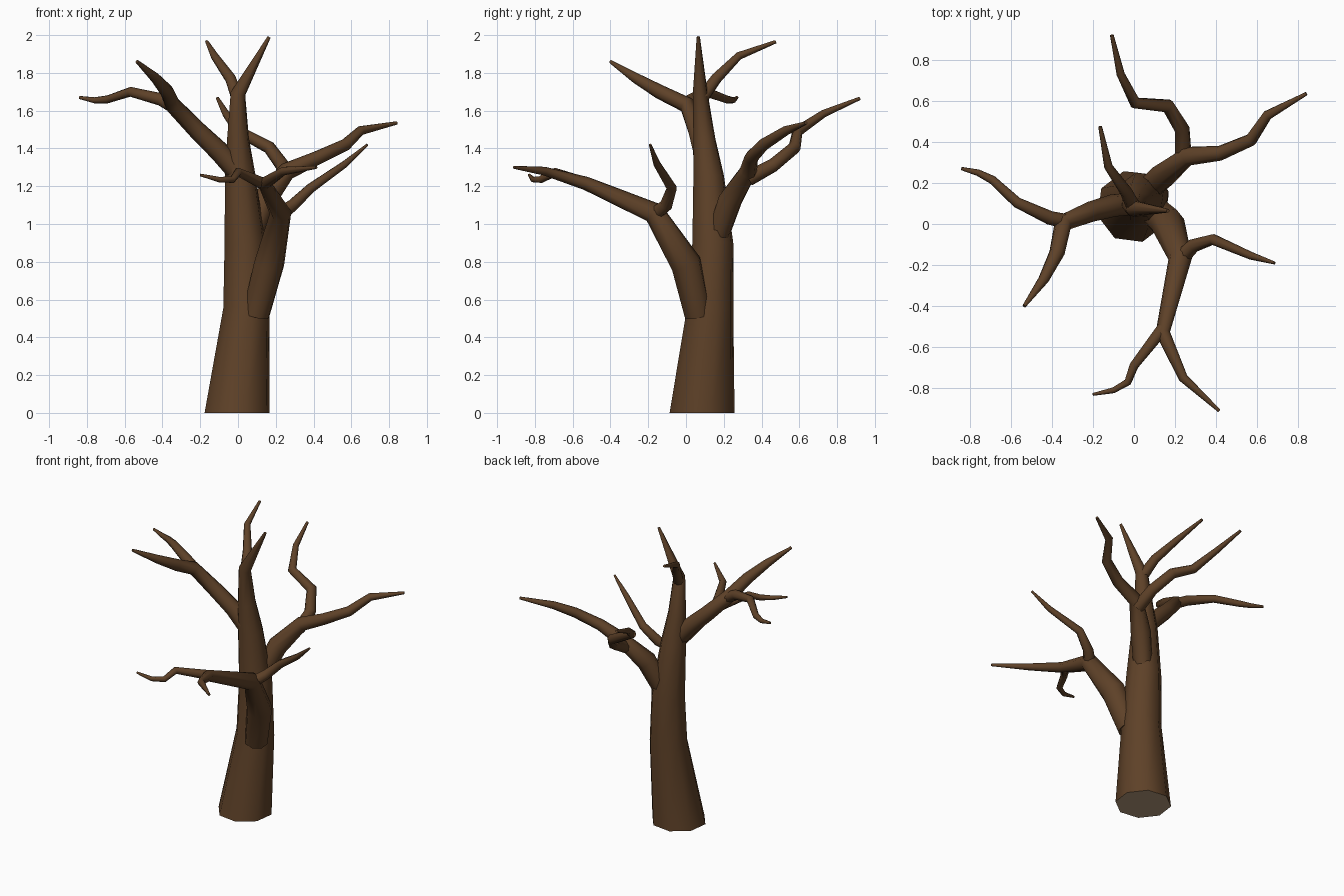
import bpy, bmesh, math
from mathutils import Vector


def material(name, rgb):
    m = bpy.data.materials.new(name)
    m.diffuse_color = (*rgb, 1.0)
    return m


BARK = material("bark_brown", (0.112, 0.053, 0.021))
CUT = material("cut_wood_tan", (0.45, 0.32, 0.20))


def limb(name, rings, sides=8, phase=15, flat_base=False):
    """Tapered tube through rings of (x, y, z, radius)."""
    pts = [Vector(r[:3]) for r in rings]
    bm = bmesh.new()
    loops = []
    u = Vector((1, 0, 0))
    for i, p in enumerate(pts):
        a = (p - pts[i - 1]).normalized() if i else Vector()
        b = (pts[i + 1] - p).normalized() if i + 1 < len(pts) else Vector()
        t = (a + b).normalized()
        if flat_base and i == 0:
            t = Vector((0, 0, 1))
        u = u - t * u.dot(t)          # carry the frame along the path
        if u.length < 0.05:
            u = t.orthogonal()
        u.normalize()
        v = t.cross(u)
        loop = []
        for k in range(sides):
            ang = math.radians(phase) + 2 * math.pi * k / sides
            loop.append(bm.verts.new(p + (u * math.cos(ang) + v * math.sin(ang)) * rings[i][3]))
        loops.append(loop)
    for lo, hi in zip(loops, loops[1:]):
        for k in range(sides):
            n = (k + 1) % sides
            bm.faces.new((lo[k], lo[n], hi[n], hi[k])).smooth = True
    base = bm.faces.new(loops[0][::-1])
    bm.faces.new(loops[-1])
    if flat_base:
        base.material_index = 1
    me = bpy.data.meshes.new(name)
    bm.to_mesh(me)
    bm.free()
    me.materials.append(BARK)
    me.materials.append(CUT)
    ob = bpy.data.objects.new(name, me)
    bpy.context.collection.objects.link(ob)
    return ob


# Trunk, running up into the top spike
limb("trunk", [(-0.005, 0.085, 0, 0.178), (0.045, 0.128, 0.55, 0.127),
               (0.037, 0.142, 0.9, 0.112), (0.012, 0.12, 1.25, 0.084),
               (0.0, 0.097, 1.45, 0.06), (0.0, 0.075, 1.69, 0.041),
               (0.165, 0.065, 1.99, 0.009)], flat_base=True)

# Small top fork
limb("top_fork", [(0.0, 0.08, 1.66, 0.036), (-0.04, 0.16, 1.77, 0.03),
                  (-0.125, 0.28, 1.89, 0.021), (-0.165, 0.475, 1.965, 0.009)])

# Front branch with two end twigs and a side twig
limb("front_branch", [(0.095, 0.065, 0.52, 0.075), (0.165, 0.0, 0.79, 0.083),
                      (0.225, -0.17, 1.06, 0.058), (0.14, -0.53, 1.215, 0.036),
                      (0.24, -0.75, 1.28, 0.023), (0.415, -0.91, 1.30, 0.008)])
limb("front_end_twig", [(0.14, -0.51, 1.21, 0.032), (0.0, -0.69, 1.275, 0.023),
                        (-0.03, -0.77, 1.235, 0.019), (-0.10, -0.81, 1.235, 0.015),
                        (-0.20, -0.83, 1.26, 0.007)])
limb("front_side_twig", [(0.225, -0.17, 1.05, 0.04), (0.29, -0.105, 1.10, 0.034),
                         (0.385, -0.075, 1.19, 0.027), (0.57, -0.155, 1.32, 0.019),
                         (0.685, -0.19, 1.42, 0.007)])

# Right back branch with a crooked side branch
limb("right_branch", [(0.07, 0.17, 0.94, 0.06), (0.14, 0.235, 1.13, 0.065),
                      (0.26, 0.33, 1.28, 0.047), (0.42, 0.345, 1.35, 0.037),
                      (0.57, 0.41, 1.42, 0.032), (0.65, 0.53, 1.495, 0.025),
                      (0.84, 0.635, 1.535, 0.009)])
limb("right_side_branch", [(0.24, 0.33, 1.24, 0.042), (0.235, 0.46, 1.31, 0.037),
                           (0.165, 0.575, 1.405, 0.034), (0.005, 0.59, 1.49, 0.029),
                           (-0.065, 0.73, 1.585, 0.02), (-0.108, 0.92, 1.665, 0.009)])

# Left branch with an outward twig
limb("left_branch", [(0.0, 0.10, 1.27, 0.055), (-0.10, 0.09, 1.385, 0.055),
                     (-0.21, 0.06, 1.49, 0.05), (-0.345, 0.005, 1.63, 0.044),
                     (-0.375, -0.14, 1.70, 0.038), (-0.44, -0.27, 1.775, 0.027),
                     (-0.535, -0.40, 1.86, 0.009)])
limb("left_twig", [(-0.34, 0.015, 1.62, 0.036), (-0.41, 0.03, 1.66, 0.034),
                   (-0.57, 0.105, 1.70, 0.026), (-0.69, 0.215, 1.66, 0.021),
                   (-0.76, 0.25, 1.655, 0.016), (-0.84, 0.27, 1.67, 0.008)])
